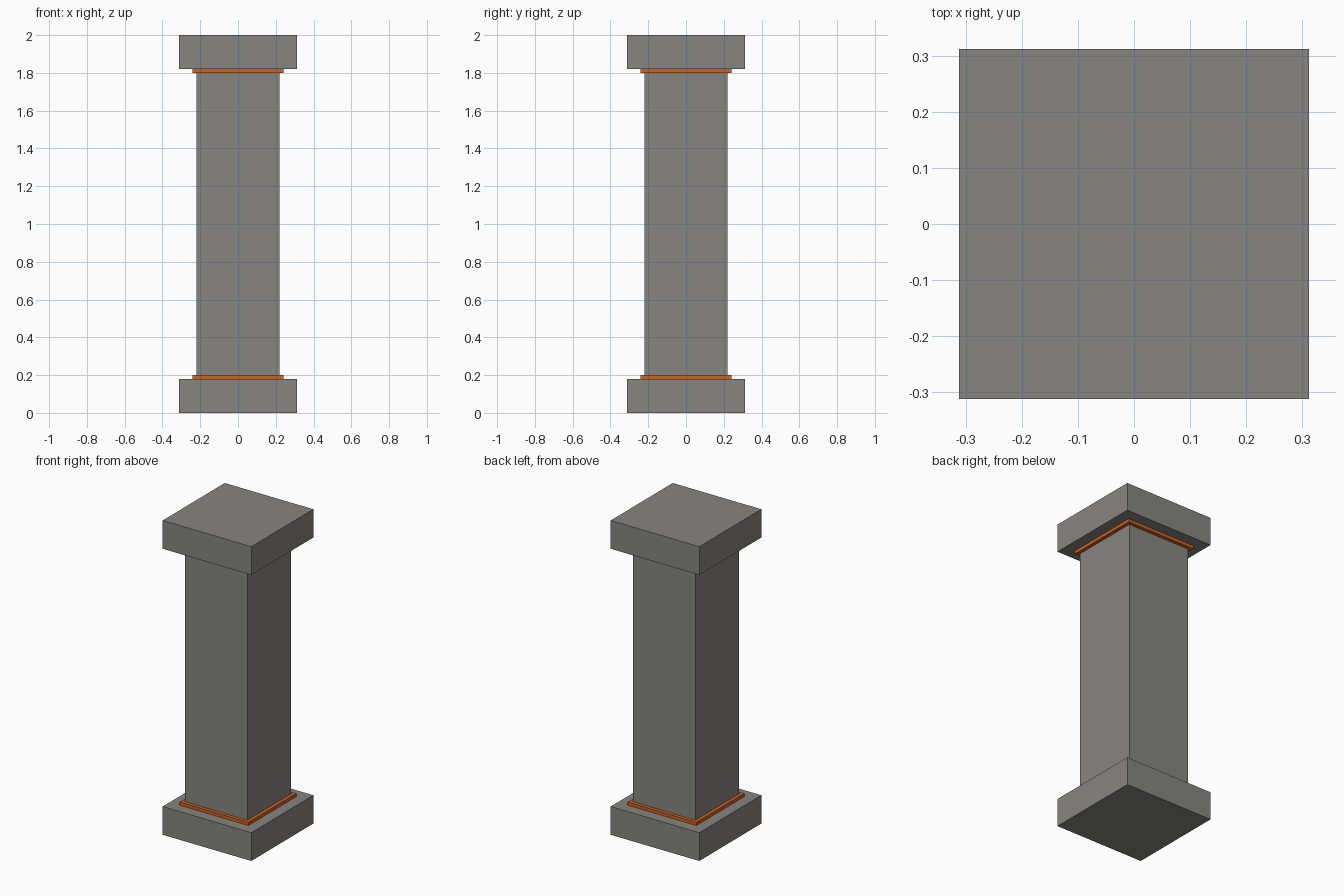
import bpy

if "Cube" in bpy.data.objects:
    bpy.data.objects.remove(bpy.data.objects["Cube"])


def material(name, color):
    m = bpy.data.materials.new(name)
    m.diffuse_color = (*color, 1.0)
    m.use_nodes = True
    m.node_tree.nodes["Principled BSDF"].inputs["Base Color"].default_value = m.diffuse_color
    return m


stone = material("grey stone", (0.24, 0.235, 0.22))
copper = material("orange trim", (0.60, 0.125, 0.015))


def block(name, half, z0, z1, mat):
    """Square block centred on the z axis, from height z0 to z1."""
    bpy.ops.mesh.primitive_cube_add(size=1, location=(0, 0, (z0 + z1) / 2))
    ob = bpy.context.object
    ob.name = name
    ob.scale = (2 * half, 2 * half, z1 - z0)
    bpy.ops.object.transform_apply(location=False, rotation=False, scale=True)
    ob.data.materials.append(mat)
    return ob


# Base and cap slabs
block("base", 0.312, 0.0, 0.18, stone)
block("cap", 0.312, 1.82, 2.0, stone)

# Thin trim bands
block("lower_trim", 0.242, 0.18, 0.20, copper)
block("upper_trim", 0.242, 1.80, 1.82, copper)

# Square shaft between the trims
block("shaft", 0.22, 0.20, 1.80, stone)
